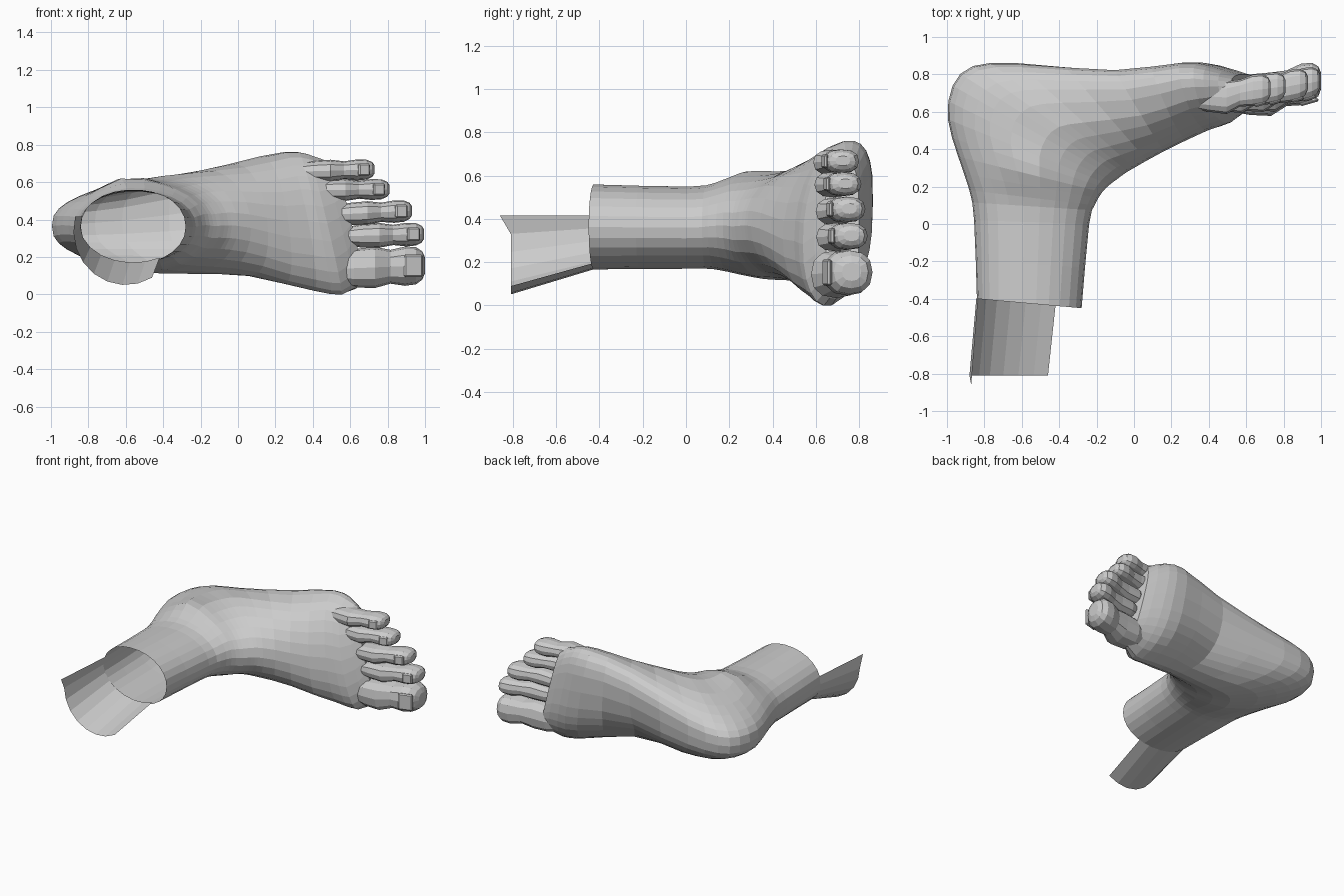
import bpy, bmesh
from math import sin, cos, pi, exp, radians
from mathutils import Vector

if "Cube" in bpy.data.objects:
    bpy.data.objects.remove(bpy.data.objects["Cube"])

SIDES = 26


def loft(name, rings, closed=True, cap_start=False, cap_end=False):
    """Skin a list of point rings into one flat-shaded object."""
    bm = bmesh.new()
    rows = [[bm.verts.new(p) for p in ring] for ring in rings]
    n = len(rows[0])
    for a, b in zip(rows, rows[1:]):
        for i in range(n if closed else n - 1):
            j = (i + 1) % n
            bm.faces.new((a[i], a[j], b[j], b[i]))
    if cap_start:
        bm.faces.new(rows[0])
    if cap_end:
        bm.faces.new(rows[-1])
    bmesh.ops.recalc_face_normals(bm, faces=bm.faces)
    mesh = bpy.data.meshes.new(name)
    bm.to_mesh(mesh)
    bm.free()
    obj = bpy.data.objects.new(name, mesh)
    bpy.context.collection.objects.link(obj)
    return obj


def power(v, n):
    return (1 if v >= 0 else -1) * abs(v) ** (2 / n)


def ramp(v, lo, hi):
    t = min(1, max(0, (v - lo) / (hi - lo)))
    return t * t * (3 - 2 * t)


def bump(p, centre, radius):
    return exp(-((p - Vector(centre)).length / radius) ** 2)


def section(fx, fy, bx, by, z0, z1):
    """Ring from the shin/instep point to the calf/heel/sole point."""
    front, back = Vector((fx, fy, 0)), Vector((bx, by, 0))
    square = 2.1 + 0.9 * ramp(by, 0, 0.8)             # sole is flatter than the leg
    taper = 0.4 * ramp(by, 0, 0.5) * (1 - 0.8 * ramp(bx, -0.9, 0))  # heel narrows
    skew = -0.09 * ramp(fx, -0.1, 0.3) * (1 - ramp(fx, 0.5, 0.62))  # instep ridge
    slant = 0.25 * ramp(fx, 0.05, 0.58)               # oblique line of toe roots
    ring = []
    for i in range(SIDES):
        a = 2 * pi * i / SIDES
        e = square if cos(a) < 0 else 2.1
        c, s = power(cos(a), e), power(sin(a), e)
        p = (front + back) / 2 + (front - back) / 2 * c
        p.z = (z0 + z1) / 2 + (z1 - z0) / 2 * s * (1 - taper * max(0, -c)) + skew * c
        p.x -= slant * (p.z - 0.37)
        # ankle bone, hollow of the arch, pads of the ball
        p.z += 0.035 * bump(p, (-0.62, 0.30, 0.60), 0.13)
        p.y -= 0.10 * bump(p, (-0.10, 0.86, 0.12), 0.24)
        ring.append(p)
    return ring


# Foot and ankle: sections fan round the ankle from the open shin to the toe roots
foot_sections = [
    (-.28, -.45, -.84, -.40, .165, .56),
    (-.24, .00, -.855, .02, .168, .55),
    (-.21, .10, -.88, .18, .165, .565),
    (-.17, .17, -.94, .36, .14, .60),
    (-.13, .21, -.995, .56, .12, .61),
    (-.09, .24, -.97, .74, .115, .62),
    (-.05, .27, -.86, .845, .11, .635),
    (.00, .30, -.62, .86, .11, .65),
    (.16, .39, -.10, .83, .105, .69),
    (.38, .50, .29, .865, .03, .745),
    (.48, .54, .45, .85, .01, .735),
    (.61, .64, .59, .80, .06, .70),
]
rings = []
for k, s in enumerate(foot_sections):
    rings.append(section(*s))
    if k + 1 < len(foot_sections):
        # in-between section on a smooth curve through the neighbours
        t = foot_sections[k + 1]
        r = foot_sections[max(k - 1, 0)]
        u = foot_sections[min(k + 2, len(foot_sections) - 1)]
        rings.append(section(*[(9 * (b + c) - a - d) / 16 for a, b, c, d in zip(r, s, t, u)]))
loft("foot", rings, cap_end=True)

# Half sleeve of the lower leg, left standing behind and beside the opening
arc = [radians(165 + 135 * i / 8) for i in range(9)]
near = [(-.56 + .283 * cos(a), -.425 - .02 * cos(a) + .01, .365 + .195 * sin(a)) for a in arc]
far = [(-.60 + .28 * cos(a), -.86 if i == 0 else -.81, .34 + .29 * sin(a))
       for i, a in enumerate(arc)]
loft("leg_sleeve", [near, far], closed=False)

# Toes: position along the toe and thickness factor
toe_profile = [(0, .7), (.22, .98), (.45, 1.05), (.62, .86), (.78, 1), (.9, .95), (.97, .72), (1, .4)]
# tip x, root z, tip z, half width
toes = {
    "big_toe": (1.0, .135, .155, .105),
    "second_toe": (.995, .31, .322, .063),
    "third_toe": (.93, .425, .447, .06),
    "fourth_toe": (.81, .555, .562, .056),
    "little_toe": (.73, .655, .668, .056),
}
for name, (tip, z0, z1, hw) in toes.items():
    length, hh = .36 + 1.2 * hw, .053 + .55 * hw
    droop = .725 + .15 * (tip - .73)

    def axis(t):
        lift = .025 * exp(-((t - .42) / .18) ** 2)    # bent knuckle
        return Vector((tip - length * (1 - t), .68 + (droop - .68) * t - lift, z0 + (z1 - z0) * t))

    rings = []
    for t, f in toe_profile:
        rings.append([axis(t) + f * Vector((0, hh * power(cos(a), 2.4), hw * power(sin(a), 2.4)))
                      for a in (2 * pi * i / 12 for i in range(12))])
    loft(name, rings, cap_start=True, cap_end=True)

    # Nail: thin plate let into the upper side of the tip
    bpy.ops.mesh.primitive_cube_add(
        size=2, location=axis(.87) - Vector((0, hh * .92, 0)),
        rotation=(0, 0, radians(16)), scale=(.01 + .4 * hw, .01, hw * .58))
    nail = bpy.context.object
    nail.name = name + "_nail"
    bevel = nail.modifiers.new("soft_edge", 'BEVEL')
    bevel.width = .008
    bevel.segments = 1
